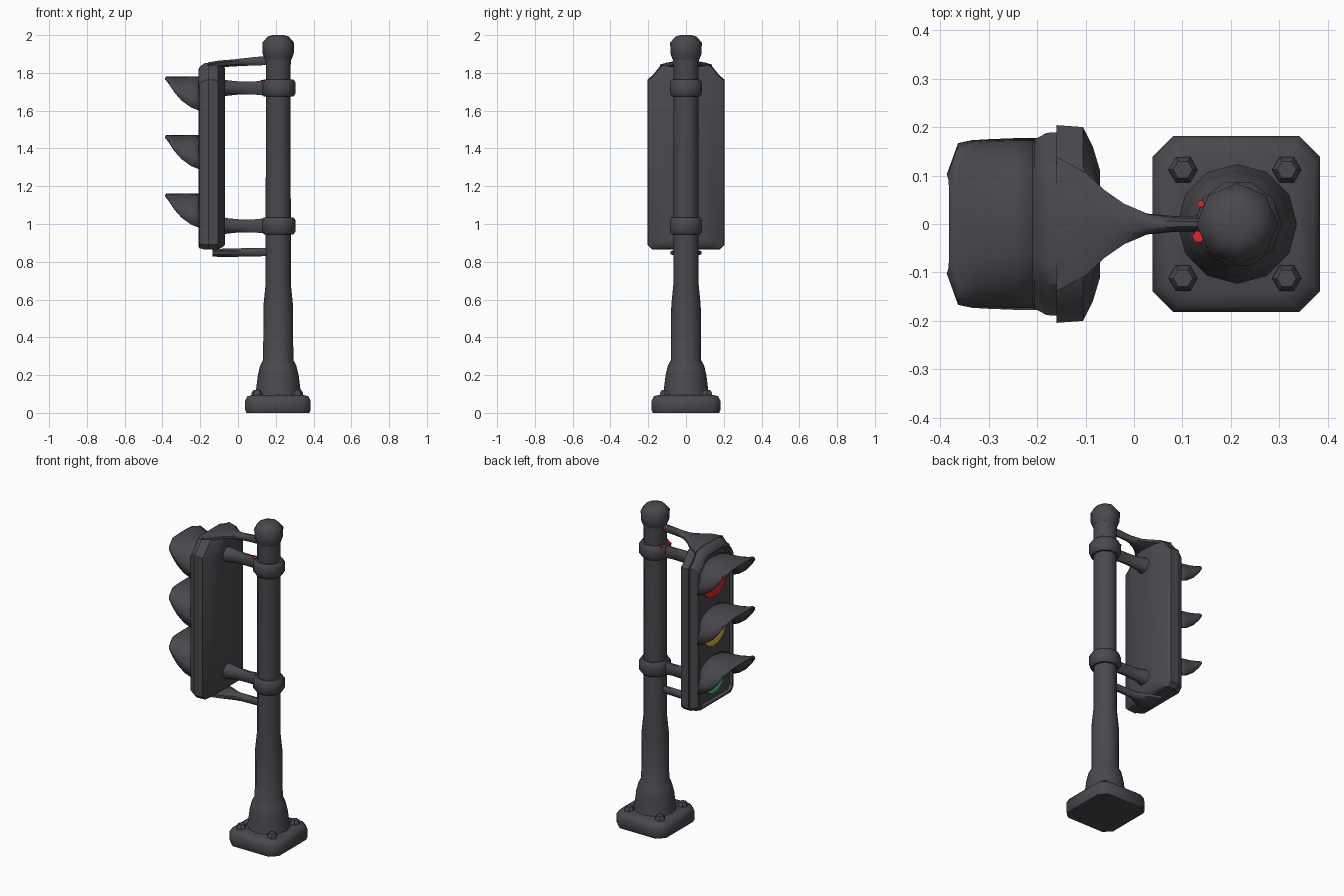
import bpy, bmesh, math
from mathutils import Vector

if "Cube" in bpy.data.objects:
    bpy.data.objects.remove(bpy.data.objects["Cube"])

PX = 0.213  # pole axis in x


def material(name, rgb):
    m = bpy.data.materials.new(name)
    m.diffuse_color = (*rgb, 1)
    m.use_nodes = True
    m.node_tree.nodes["Principled BSDF"].inputs["Base Color"].default_value = m.diffuse_color
    return m


GREY = material("dark_grey_metal", (0.067, 0.065, 0.076))
RED = material("red_lens", (0.80, 0.018, 0.02))
AMBER = material("amber_lens", (0.85, 0.50, 0.06))
GREEN = material("green_lens", (0.07, 0.62, 0.16))


def loft(name, rings, mat=GREY, caps=True, closed=True, angle=35):
    """Skin a list of equal-length point rings."""
    bm = bmesh.new()
    vs = [[bm.verts.new(p) for p in r] for r in rings]
    n = len(rings[0])
    for a, b in zip(vs, vs[1:]):
        for i in range(n if closed else n - 1):
            j = (i + 1) % n
            bm.faces.new((a[i], a[j], b[j], b[i]))
    if caps:
        bm.faces.new(vs[0])
        bm.faces.new(vs[-1])
    bmesh.ops.recalc_face_normals(bm, faces=bm.faces)
    me = bpy.data.meshes.new(name)
    bm.to_mesh(me)
    bm.free()
    me.materials.append(mat)
    ob = bpy.data.objects.new(name, me)
    bpy.context.collection.objects.link(ob)
    bpy.ops.object.select_all(action='DESELECT')
    ob.select_set(True)
    bpy.context.view_layer.objects.active = ob
    bpy.ops.object.shade_smooth_by_angle(angle=math.radians(angle))
    return ob


def turned(name, profile, sides, x=PX, y=0.0, mat=GREY, angle=50):
    """Upright turned part from (radius, z) pairs."""
    return loft(name, [[(x + r * math.cos(math.tau * i / sides),
                         y + r * math.sin(math.tau * i / sides), z)
                        for i in range(sides)] for r, z in profile], mat, angle=angle)


def along_x(name, stations, sides=8, mat=GREY, angle=50):
    """Part running along x from (x, z centre, half width, half height)."""
    return loft(name, [[(x, w * math.cos(math.tau * (i + .5) / sides),
                         z + h * math.sin(math.tau * (i + .5) / sides))
                        for i in range(sides)] for x, z, w, h in stations], mat, angle=angle)


# base plate with cut corners
def plate(inset, z):
    hx, hy, c = 0.173 - inset, 0.182 - inset, 0.043
    pts = [(hx, hy - c), (hx - c, hy), (c - hx, hy), (-hx, hy - c),
           (-hx, c - hy), (c - hx, -hy), (hx - c, -hy), (hx, c - hy)]
    return [(0.211 + x, y, z) for x, y in pts]


loft("base_plate", [plate(0.006, 0), plate(0, 0.015), plate(0, 0.065),
                    plate(0.012, 0.088), plate(0.04, 0.096)], angle=50)

# anchor bolts
for sx in (-1, 1):
    for sy in (-1, 1):
        turned("anchor_bolt", [(0.03, 0.08), (0.03, 0.105), (0.02, 0.12)], 6,
               0.208 + sx * 0.107, sy * 0.112)

# pole with flared foot
turned("pole", [(0.125, 0.085), (0.118, 0.12), (0.108, 0.2), (0.096, 0.25), (0.08, 0.28),
                (0.078, 0.57), (0.067, 0.68), (0.066, 1.3), (0.066, 1.84), (0.07, 1.9)], 12)
turned("pole_cap", [(0.07, 1.87), (0.082, 1.9), (0.084, 1.96), (0.055, 1.993), (0.03, 2.0)], 8)

# clamp rings and their thin arms
for z in (1.72, 0.99):
    turned("clamp_ring", [(0.078, z - 0.045), (0.09, z - 0.03),
                          (0.09, z + 0.03), (0.078, z + 0.045)], 10, PX + 0.002)
    along_x("clamp_arm", [(-0.09, z, 0.06, 0.052), (-0.055, z, 0.045, 0.044),
                          (0.0, z, 0.026, 0.038), (0.09, z, 0.017, 0.038),
                          (0.16, z, 0.02, 0.045)])

# small red marks on the upper ring
for x, y, r in ((0.138, 0.042, 0.008), (0.133, -0.026, 0.013)):
    turned("red_mark", [(r, 1.756), (r, 1.763)], 6, x, y, RED)

# flared brackets above and below the housing
along_x("top_bracket", [(-0.16, 1.835, 0.15, 0.022), (-0.1, 1.845, 0.115, 0.022),
                        (-0.06, 1.85, 0.075, 0.02), (-0.02, 1.853, 0.045, 0.02),
                        (0.03, 1.857, 0.022, 0.022), (0.09, 1.862, 0.014, 0.024),
                        (0.16, 1.865, 0.012, 0.026)])
along_x("bottom_bracket", [(-0.135, 0.848, 0.09, 0.022), (-0.07, 0.847, 0.065, 0.024),
                           (-0.02, 0.848, 0.038, 0.024), (0.03, 0.85, 0.02, 0.024),
                           (0.16, 0.852, 0.014, 0.024)])


# signal housing: back shell and front door, skinned front to back
def outline(x, w, zb, zt):
    right = [(w - 0.025, zb), (w, zb + 0.025), (w, zt - 0.09), (w - 0.03, zt - 0.065),
             (w * 0.66, zt - 0.015), (w * 0.42, zt)]
    return [(x, y, z) for y, z in right] + [(x, -y, z) for y, z in reversed(right)]


loft("housing_shell", [outline(-0.16, 0.204, 0.866, 1.855), outline(-0.105, 0.2, 0.866, 1.85),
                       outline(-0.085, 0.16, 0.875, 1.835), outline(-0.07, 0.11, 0.89, 1.825)])
loft("housing_door", [outline(-0.194, 0.155, 0.895, 1.80), outline(-0.21, 0.162, 0.885, 1.815),
                      outline(-0.205, 0.175, 0.872, 1.83), outline(-0.18, 0.188, 0.866, 1.85),
                      outline(-0.15, 0.19, 0.866, 1.855)])

# three recessed lenses, each under a hood
HOOD = [(-0.192, 0.172, -0.055), (-0.25, 0.172, -0.032), (-0.30, 0.17, 0.005),
        (-0.335, 0.168, 0.045), (-0.362, 0.162, 0.085), (-0.382, 0.10, 0.117)]
for label, mat, zc, r in (("red", RED, 1.65, 0.13), ("amber", AMBER, 1.34, 0.122),
                          ("green", GREEN, 1.03, 0.108)):
    along_x(label + "_lens", [(-0.185, zc, r, r), (-0.199, zc, r * 0.97, r * 0.97),
                              (-0.206, zc, r * 0.6, r * 0.6),
                              (-0.208, zc, 0.02, 0.02)], 20, mat)
    rings = []
    for x, w, low in HOOD:
        rings.append([(x, w * math.copysign(abs(math.cos(t)) ** 0.8, math.cos(t)),
                       zc + low + (0.126 - low) * math.sin(t) ** 0.8)
                      for t in (math.pi * i / 12 for i in range(12))]
                     + [(x, -w, zc + low)])
    hood = loft(label + "_hood", rings, caps=False, closed=False, angle=50)
    solid = hood.modifiers.new("thickness", 'SOLIDIFY')
    solid.thickness = 0.01
    solid.offset = 0
